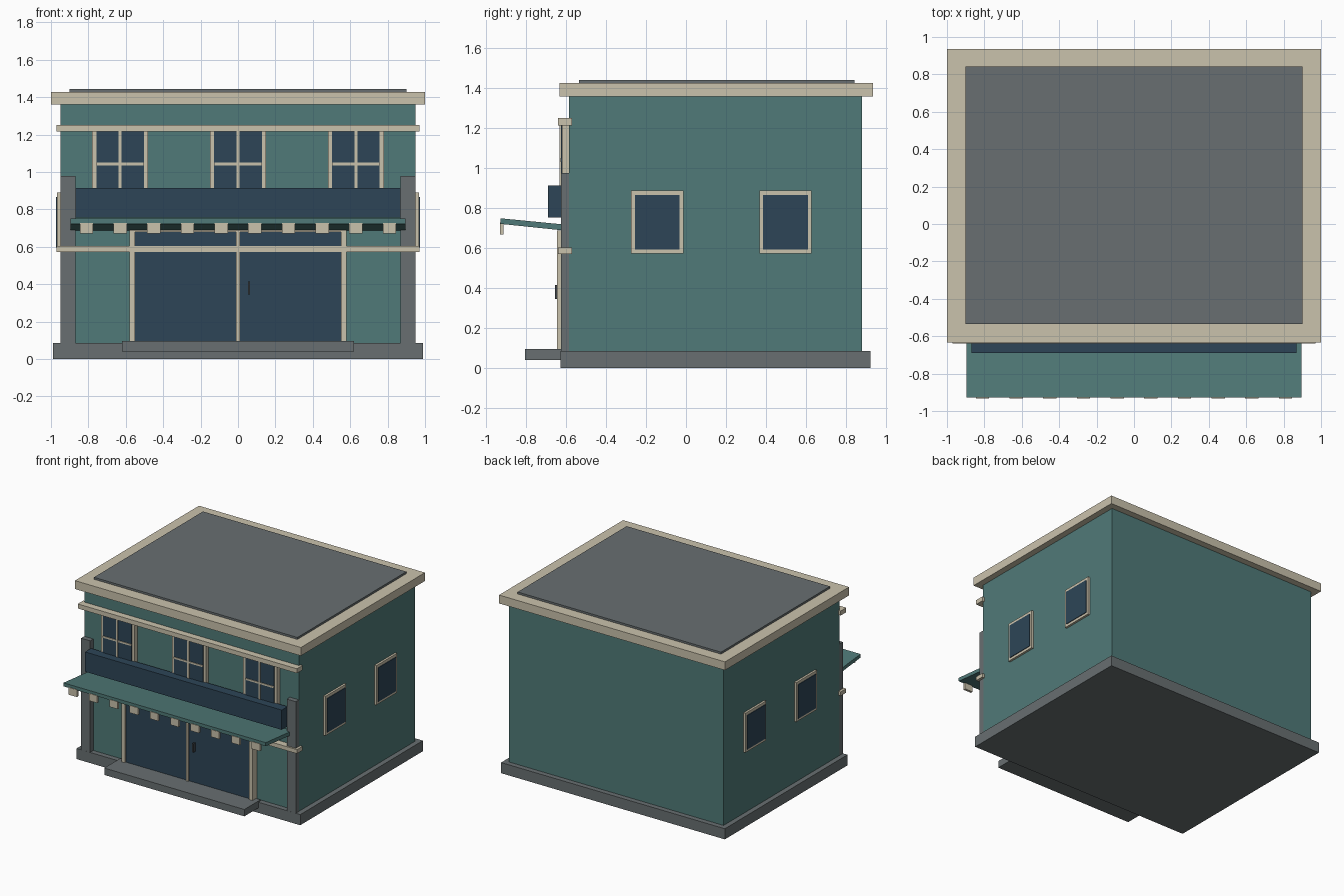
import bpy
import bmesh

if "Cube" in bpy.data.objects:
    bpy.data.objects.remove(bpy.data.objects["Cube"])


def mat(name, r, g, b):
    lin = [((c / 255 + 0.055) / 1.055) ** 2.4 for c in (r, g, b)]
    m = bpy.data.materials.new(name)
    m.diffuse_color = (*lin, 1)
    m.use_nodes = True
    m.node_tree.nodes["Principled BSDF"].inputs["Base Color"].default_value = m.diffuse_color
    return m


TEAL = mat("teal_paint", 80, 122, 120)
CREAM = mat("cream_trim", 202, 194, 172)
GREY = mat("grey_stone", 104, 111, 113)
NAVY = mat("navy_glass", 45, 69, 87)
METAL = mat("dark_metal", 62, 68, 72)


def prism(name, profile, x0, x1, m):
    """Extrude a (y, z) profile along x."""
    bm = bmesh.new()
    f = bm.faces.new([bm.verts.new((x0, y, z)) for y, z in profile])
    ext = bmesh.ops.extrude_face_region(bm, geom=[f])["geom"]
    bmesh.ops.translate(bm, vec=(x1 - x0, 0, 0),
                        verts=[v for v in ext if isinstance(v, bmesh.types.BMVert)])
    bmesh.ops.recalc_face_normals(bm, faces=bm.faces)
    me = bpy.data.meshes.new(name)
    bm.to_mesh(me)
    bm.free()
    me.materials.append(m)
    ob = bpy.data.objects.new(name, me)
    bpy.context.collection.objects.link(ob)
    return ob


def box(name, x0, x1, y0, y1, z0, z1, m):
    return prism(name, [(y0, z0), (y1, z0), (y1, z1), (y0, z1)], x0, x1, m)


# main body
box("base", -0.99, 0.99, -0.627, 0.923, 0, 0.085, GREY)
box("walls", -0.95, 0.95, -0.586, 0.882, 0.085, 1.36, TEAL)
box("cornice", -1, 1, -0.633, 0.935, 1.36, 1.427, CREAM)
box("roof_slab", -0.9, 0.9, -0.535, 0.843, 1.427, 1.443, GREY)

# front trim bands and pilasters
box("upper_band", -0.97, 0.97, -0.64, -0.57, 1.215, 1.251, CREAM)
box("lower_band", -0.97, 0.97, -0.64, -0.57, 0.572, 0.604, CREAM)
for s, side in ((-1, "left"), (1, "right")):
    box(f"pilaster_{side}", *sorted((s * 0.87, s * 0.95)), -0.626, -0.58, 0.085, 0.977, GREY)

# upper windows
for i, x in enumerate((-0.63, 0, 0.63)):
    box(f"upper_window_frame_{i}", x - 0.15, x + 0.15, -0.62, -0.58, 0.845, 1.235, CREAM)
    box(f"upper_window_glass_{i}", x - 0.127, x + 0.127, -0.626, -0.619, 0.865, 1.217, NAVY)
    box(f"upper_window_mullion_{i}", x - 0.008, x + 0.008, -0.632, -0.62, 0.865, 1.217, CREAM)
    box(f"upper_window_rail_{i}", x - 0.127, x + 0.127, -0.631, -0.62, 1.035, 1.049, CREAM)

# sign board
box("sign_board", -0.87, 0.87, -0.69, -0.615, 0.755, 0.913, NAVY)

# sloped awning with hanging blocks
prism("awning", [(-0.928, 0.722), (-0.59, 0.687), (-0.59, 0.717), (-0.928, 0.75)],
      -0.895, 0.895, TEAL)
for i in range(10):
    x = -0.81 + 0.18 * i
    box(f"awning_block_{i}", x - 0.036, x + 0.036, -0.932, -0.913, 0.67, 0.728, CREAM)

# entrance
box("door_glass", -0.55, 0.55, -0.632, -0.58, 0.085, 0.68, NAVY)
for s, side in ((-1, "left"), (1, "right")):
    box(f"door_jamb_{side}", *sorted((s * 0.55, s * 0.58)), -0.645, -0.58, 0.085, 0.68, CREAM)
box("door_header", -0.58, 0.58, -0.645, -0.58, 0.68, 0.69, CREAM)
box("door_mullion", -0.01, 0.01, -0.645, -0.62, 0.085, 0.68, CREAM)
box("door_handle", 0.053, 0.065, -0.656, -0.63, 0.345, 0.415, METAL)
box("door_step", -0.62, 0.62, -0.805, -0.6, 0.04, 0.095, GREY)

# side windows
for s, side in ((-1, "left"), (1, "right")):
    for i, y in enumerate((-0.144, 0.498)):
        box(f"side_window_frame_{side}_{i}", *sorted((s * 0.94, s * 0.967)),
            y - 0.131, y + 0.131, 0.575, 0.89, CREAM)
        box(f"side_window_glass_{side}_{i}", *sorted((s * 0.965, s * 0.972)),
            y - 0.112, y + 0.112, 0.595, 0.867, NAVY)
